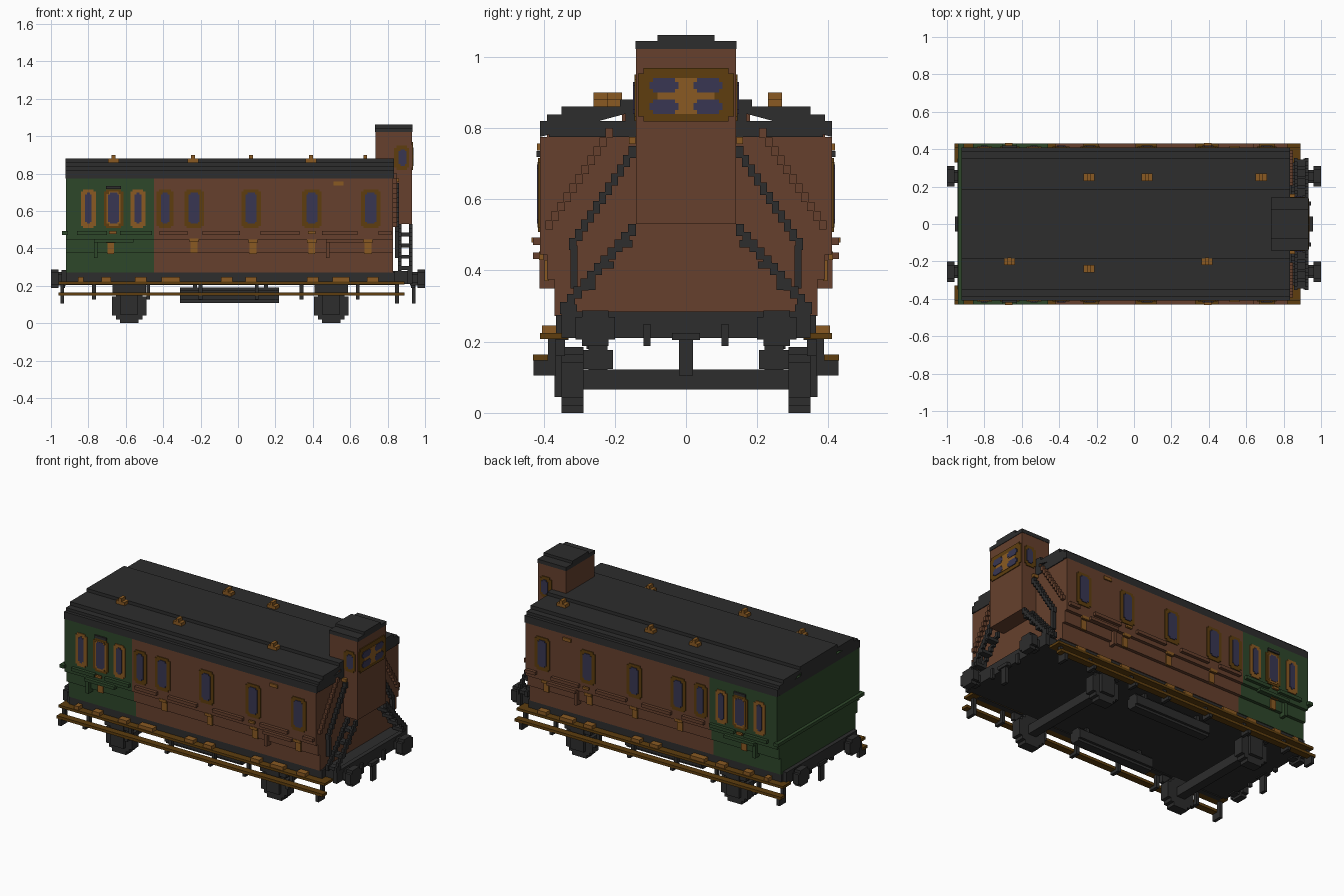
import bpy, bmesh

if "Cube" in bpy.data.objects:
    bpy.data.objects.remove(bpy.data.objects["Cube"], do_unlink=True)

COLOURS = {
    "charcoal": (0.026, 0.026, 0.026), "brown": (0.133, 0.051, 0.026),
    "green": (0.027, 0.063, 0.023), "dark_wood": (0.112, 0.048, 0.0045),
    "tan": (0.254, 0.102, 0.016), "glass": (0.04, 0.037, 0.085),
}
MATS = {}
for key, rgb in COLOURS.items():
    m = bpy.data.materials.new(key)
    m.use_nodes = True
    m.diffuse_color = (*rgb, 1)
    m.node_tree.nodes["Principled BSDF"].inputs["Base Color"].default_value = (*rgb, 1)
    MATS[key] = m

parts = {}


def prism(part, colour, poly, axis, a, b, mirror=False):
    """Extrude a 2D outline along x (outline in y,z) or y (outline in x,z)."""
    bm = parts.setdefault(part, (bmesh.new(), colour))[0]
    for s in ((1, -1) if mirror else (1,)):
        rings = []
        for d in (a, b):
            pts = [(d, p * s, q) if axis == "x" else (p, d * s, q) for p, q in poly]
            rings.append([bm.verts.new(c) for c in pts])
        n = len(poly)
        bm.faces.new(rings[0])
        bm.faces.new(rings[1][::-1])
        for i in range(n):
            j = (i + 1) % n
            bm.faces.new((rings[0][j], rings[0][i], rings[1][i], rings[1][j]))


def box(part, colour, x, y, z, mirror=False):
    rect = [(x[0], z[0]), (x[1], z[0]), (x[1], z[1]), (x[0], z[1])]
    prism(part, colour, rect, "y", y[0], y[1], mirror)


def stepped(cu, cv, hw, hh, s, n=1):
    """Rectangle outline with n stair steps of size s cut at each corner."""
    q = []
    for i in range(n + 1):
        q.append((hw - i * s, hh - (n - i) * s))
        if i < n:
            q.append((hw - (i + 1) * s, hh - (n - i) * s))
    r = q[::-1]
    ring = q + [(-u, v) for u, v in r] + [(-u, -v) for u, v in q] + [(u, -v) for u, v in r]
    return [(cu + u, cv + v) for u, v in ring]


def symmetric(half):
    return half + [(-u, v) for u, v in half[::-1]]


XL, XM, XR = -0.92, -0.45, 0.835   # body ends and colour split
W = 0.41                           # half width of the body

# Body with stepped lower sides, two colour sections
body = symmetric([(0.37, 0.272), (0.37, 0.375), (0.39, 0.375), (0.39, 0.445), (W, 0.445),
                  (W, 0.775), (0.39, 0.775), (0.39, 0.8), (0.35, 0.8), (0.35, 0.82),
                  (0.18, 0.82), (0.18, 0.84)])
prism("green_section", "green", body, "x", XL, XM)
prism("brown_section", "brown", body, "x", XM, XR - 0.005)

# Stepped roof shell
roof = symmetric([(W, 0.775), (W, 0.82), (0.39, 0.82), (0.39, 0.838), (0.35, 0.838),
                  (0.35, 0.86), (0.185, 0.86), (0.185, 0.88)])
roof += [(-0.17, 0.84), (-0.17, 0.82), (-0.345, 0.82), (-0.345, 0.8), (-0.385, 0.8), (-0.385, 0.775)]
roof += [(-u, v) for u, v in roof[:-7:-1]]
prism("roof", "charcoal", roof, "x", XL - 0.002, XR)

# Roof vents
for x, y in ((-0.665, -0.2), (-0.24, -0.24), (0.39, -0.2), (-0.24, 0.25), (0.07, 0.25), (0.68, 0.25)):
    box("roof_vents", "tan", (x - 0.03, x + 0.03), (y - 0.02, y + 0.02), (0.855, 0.88))
    box("roof_vents", "tan", (x - 0.01, x + 0.01), (y - 0.02, y + 0.02), (0.88, 0.9))

# Side windows: frame and glass on both sides
windows = [(-0.8, 0.04, "tan"), (-0.665, 0.052, "dark_wood"), (-0.535, 0.04, "tan"),
           (-0.39, 0.045, "dark_wood"), (-0.235, 0.052, "dark_wood"), (0.07, 0.052, "dark_wood"),
           (0.395, 0.052, "dark_wood"), (0.71, 0.052, "dark_wood")]
for x, hw, colour in windows:
    prism("window_frames_" + colour, colour, stepped(x, 0.612, hw, 0.104, 0.012), "y", W - 0.01, W + 0.005, True)
    prism("window_glass", "glass", stepped(x, 0.615, hw - 0.022, 0.083, 0.01), "y", W - 0.01, W + 0.009, True)
prism("door_window_trim", "tan", stepped(-0.665, 0.612, 0.038, 0.092, 0.012), "y", W - 0.01, W + 0.007, True)
box("window_hood", "charcoal", (-0.705, -0.625), (W, W + 0.01), (0.718, 0.735), True)

# Door handles, name plate and small fittings
for x, z in ((-0.68, 0.4), (-0.235, 0.405), (0.08, 0.4), (0.395, 0.4), (0.695, 0.4)):
    box("door_handles", "tan", (x - 0.018, x + 0.018), (0.385, 0.397), (z - 0.03, z + 0.03), True)
    box("door_handles", "tan", (x - 0.025, x + 0.025), (0.4, 0.413), (z + 0.03, z + 0.048), True)
for x in (-0.67, 0.395):
    box("door_handles", "tan", (x - 0.02, x + 0.02), (0.42, 0.434), (0.478, 0.492), True)
box("side_plate", "tan", (0.51, 0.565), (W, W + 0.008), (0.737, 0.757), True)

# Waist rails and grab bars
for x0, x1, c in ((-0.86, -0.7, "green"), (-0.63, -0.46, "green"), (-0.42, -0.27, "brown"),
                  (-0.19, 0.01, "brown"), (0.12, 0.33, "brown"), (0.45, 0.64, "brown"), (0.75, 0.82, "brown")):
    box("waist_rails_" + c, c, (x0, x1), (0.4, 0.43), (0.472, 0.492), True)
for x0, x1, c in ((-0.77, -0.56, "green"), (0.47, 0.67, "brown")):
    box("grab_bars_" + c, c, (x0, x1), (0.4, 0.43), (0.432, 0.45), True)
    box("grab_bars_" + c, c, (x0, x0 + 0.02), (0.36, 0.412), (0.35, 0.45), True)
box("end_rail", "green", (XL - 0.02, XL + 0.01), (-0.43, 0.43), (0.472, 0.492))

# Raised lookout cabin
cabin = symmetric([(0.14, 0.53), (0.14, 1.025), (0.09, 1.025), (0.09, 1.035)])
prism("lookout_cabin", "brown", cabin, "x", 0.735, 0.93)
cap = symmetric([(0.142, 1.022), (0.142, 1.045), (0.08, 1.045), (0.08, 1.062)])
prism("cabin_roof", "charcoal", cap, "x", 0.733, 0.933)
prism("cabin_window_frame", "dark_wood", stepped(0, 0.893, 0.135, 0.075, 0.015), "x", 0.92, 0.935)
prism("cabin_window_cross", "tan", stepped(0, 0.89, 0.08, 0.05, 0.03), "x", 0.92, 0.937)
for z in (0.86, 0.92):
    prism("cabin_glass", "glass", stepped(0.062, z, 0.041, 0.02, 0.01), "x", 0.92, 0.939, True)
prism("cabin_side_frames", "dark_wood", stepped(0.875, 0.885, 0.04, 0.065, 0.012), "y", 0.13, 0.145, True)
prism("cabin_side_glass", "glass", stepped(0.88, 0.885, 0.022, 0.045, 0.01), "y", 0.13, 0.149, True)


def stair(part, colour, start, end, n, x, th):
    """Run of overlapping small blocks from start to end in the y,z plane."""
    dy, dz = (end[0] - start[0]) / n, (end[1] - start[1]) / n
    for i in range(n):
        y, z = start[0] + dy * i, start[1] + dz * i
        box(part, colour, x, (y, y + dy + 0.004), (z + dz - th, z), True)


# End stairs, handrails and stepped wall moulding
for x in ((0.855, 0.875), (0.915, 0.932)):
    stair("stair_stringers", "charcoal", (0.14, 0.53), (0.35, 0.29), 11, x, 0.012)
for i in range(4):
    y, z = 0.17 + i * 0.052, 0.475 - i * 0.06
    box("stair_treads", "charcoal", (0.86, 0.93), (y - 0.02, y + 0.02), (z - 0.01, z + 0.01), True)
stair("stair_handrails", "charcoal", (0.14, 0.75), (0.325, 0.465), 11, (0.84, 0.862), 0.008)
box("stair_handrails", "charcoal", (0.84, 0.862), (0.305, 0.325), (0.35, 0.47), True)
stair("wall_moulding", "brown", (0.205, 0.8), (0.39, 0.515), 11, (0.825, 0.85), 0.0)
box("handrail_brackets", "tan", (0.83, 0.862), (0.142, 0.16), (0.755, 0.775), True)

# Underframe with end beams
box("underframe", "charcoal", (-0.93, 0.92), (-0.33, 0.33), (0.21, 0.28))
for x in ((-0.945, -0.915), (0.905, 0.932)):
    box("end_beams", "charcoal", x, (-0.35, 0.35), (0.21, 0.285))
box("sole_bars", "charcoal", (-0.92, 0.84), (0.33, 0.365), (0.205, 0.275), True)

# Buffers, hooks and hoses at both ends
for s in (-1, 1):
    def span(a, b):
        return tuple(sorted((s * a, s * b)))
    prism("buffers", "charcoal", stepped(0.255, 0.238, 0.035, 0.035, 0.012), "x", s * 0.92, s * 0.965, True)
    prism("buffers", "charcoal", stepped(0.255, 0.238, 0.055, 0.05, 0.018), "x", s * 0.96, s * 1.0, True)
    box("coupling", "charcoal", span(0.92, 0.957), (-0.04, 0.04), (0.205, 0.225))
    box("coupling", "charcoal", span(0.93, 0.95), (-0.02, 0.02), (0.105, 0.21))
    box("brake_hoses", "charcoal", span(0.925, 0.945), (0.1, 0.12), (0.188, 0.25), True)

# Wheelsets
for x in (-0.582, 0.498):
    prism("wheels", "charcoal", stepped(x, 0.0925, 0.092, 0.0925, 0.021, 2), "y", 0.288, 0.35, True)
    box("axle_boxes", "charcoal", (x - 0.045, x + 0.045), (0.34, 0.37), (0.045, 0.21), True)
    box("springs", "charcoal", (x - 0.09, x + 0.09), (0.34, 0.365), (0.16, 0.21), True)
    box("axles", "charcoal", (x - 0.028, x + 0.028), (-0.29, 0.29), (0.065, 0.122))

# Equipment boxes under the floor
prism("under_boxes", "charcoal", stepped(0.247, 0.15, 0.042, 0.042, 0.015), "x", -0.31, 0.22, True)
for x in (-0.24, 0.14):
    box("under_boxes", "charcoal", (x, x + 0.02), (0.22, 0.28), (0.18, 0.22), True)

# Footboards with hangers and step pads
box("upper_footboards", "dark_wood", (-0.96, 0.89), (0.33, 0.41), (0.208, 0.224), True)
box("lower_footboards", "dark_wood", (-0.96, 0.89), (0.388, 0.43), (0.147, 0.164), True)
for x in (-0.94, -0.77, -0.48, -0.2, 0.1, 0.34, 0.64, 0.85):
    low = 0.105 if abs(x) > 0.8 else 0.128
    box("footboard_hangers", "charcoal", (x - 0.01, x + 0.01), (0.365, 0.388), (low, 0.215), True)
    box("footboard_hangers", "charcoal", (x - 0.01, x + 0.01), (0.365, 0.428), (low, 0.147), True)
for x, w in ((-0.84, 0.015), (-0.705, 0.025), (-0.52, 0.03), (-0.36, 0.05), (-0.06, 0.03),
             (0.07, 0.03), (0.4, 0.03), (0.55, 0.045), (0.72, 0.03)):
    box("step_pads", "tan", (x - w, x + w), (0.365, 0.405), (0.224, 0.246), True)

# Turn every collected mesh into an object
for name, (bm, colour) in parts.items():
    bmesh.ops.recalc_face_normals(bm, faces=bm.faces)
    mesh = bpy.data.meshes.new(name)
    bm.to_mesh(mesh)
    bm.free()
    mesh.materials.append(MATS[colour])
    bpy.context.collection.objects.link(bpy.data.objects.new(name, mesh))
